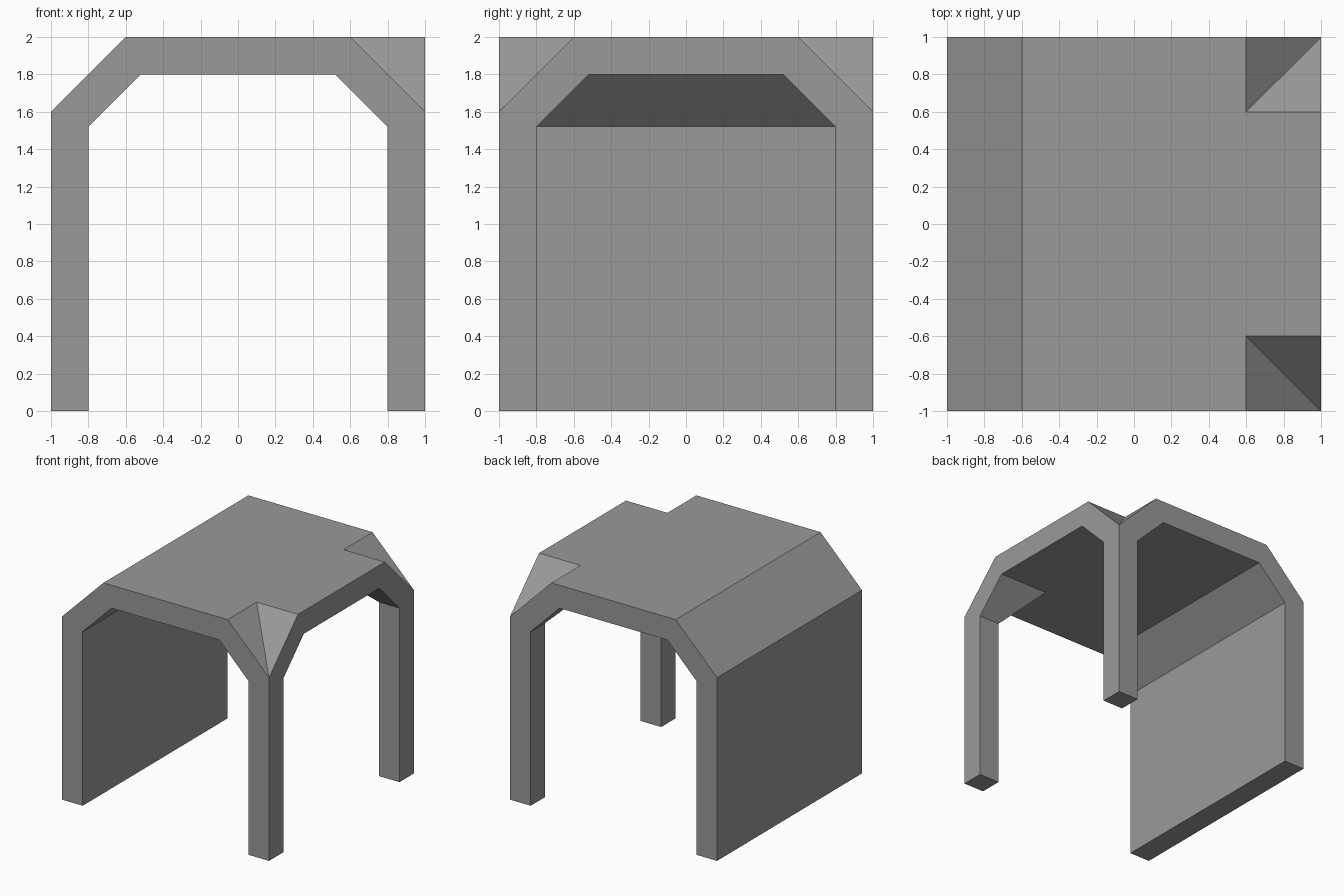
import bpy, bmesh
from math import radians
from mathutils import Vector

if "Cube" in bpy.data.objects:
    bpy.data.objects.remove(bpy.data.objects["Cube"])

OUTER = [(-1, 0), (-1, 1.6), (-0.6, 2), (1, 2), (1, 0)]
INNER = [(-0.8, -0.2), (-0.8, 1.52), (-0.52, 1.8), (0.52, 1.8), (0.8, 1.52), (0.8, -0.2)]


def hull(name, points):
    """Convex solid around a set of points."""
    bm = bmesh.new()
    for p in points:
        bm.verts.new(p)
    bmesh.ops.convex_hull(bm, input=bm.verts)
    bmesh.ops.dissolve_limit(bm, angle_limit=0.01, verts=bm.verts, edges=bm.edges)
    bmesh.ops.recalc_face_normals(bm, faces=bm.faces)
    me = bpy.data.meshes.new(name)
    bm.to_mesh(me)
    bm.free()
    ob = bpy.data.objects.new(name, me)
    bpy.context.collection.objects.link(ob)
    return ob


def grey(name, v):
    m = bpy.data.materials.new(name)
    m.diffuse_color = (v, v, v, 1)
    m.use_nodes = True
    m.node_tree.nodes["Principled BSDF"].inputs["Base Color"].default_value = m.diffuse_color
    return m


# Solid block with the closed left shoulder sloped off
hall = hull("junction_hall", [(x, y, z) for x, z in OUTER for y in (-1, 1)])

# Through passage, side passage, and valley notches at the two open corners
cutters = [
    hull("through_passage_cutter", [(x, y, z) for x, z in INNER for y in (-1.2, 1.2)]),
    hull("side_passage_cutter", [(x, y, z) for y, z in INNER for x in (0, 1.2)]),
]
for s in (-1, 1):
    cutters.append(hull("corner_notch_cutter", [
        (0.5, 0.5 * s, 2.1), (1.2, 1.2 * s, 1.4), (1.2, 0.5 * s, 2.1),
        (0.5, 1.2 * s, 2.1), (1.2, 1.2 * s, 2.1)]))
for c in cutters:
    c.hide_render = True
    mod = hall.modifiers.new(c.name, 'BOOLEAN')
    mod.operation, mod.solver, mod.object = 'DIFFERENCE', 'EXACT', c

# Bake the cuts and remove the cutters
dg = bpy.context.evaluated_depsgraph_get()
mesh = bpy.data.meshes.new_from_object(hall.evaluated_get(dg))
hall.modifiers.clear()
hall.data = mesh
for c in cutters:
    bpy.data.objects.remove(c)

# Split faces along the painted band edges
bm = bmesh.new()
bm.from_mesh(mesh)
bmesh.ops.remove_doubles(bm, verts=bm.verts, dist=0.0005)
bmesh.ops.triangulate(bm, faces=bm.faces)
for axis, values in ((0, (-0.4, 0.4)), (1, (-0.4, 0.4)), (2, (0.2, 0.4, 0.8))):
    normal = Vector((0, 0, 0))
    normal[axis] = 1
    for v in values:
        bmesh.ops.bisect_plane(bm, geom=bm.verts[:] + bm.edges[:] + bm.faces[:],
                               dist=1e-5, plane_co=normal * v, plane_no=normal)

# Paint: 0 wall, 1 dark trim, 2 light stripe
bm.normal_update()
for f in bm.faces:
    x, y, z = f.calc_center_median()
    inner_wall = abs(x + 0.8) < 0.01
    roof_trim = z > 1.99 and (x < -0.4 or (x > 0.4 and abs(y) > 0.4))
    f.material_index = 0
    if roof_trim or (z < 0.2 and not inner_wall):
        f.material_index = 1
    elif x < -0.99 and 0.4 < z < 0.8:
        f.material_index = 2
    f.smooth = False
bmesh.ops.dissolve_limit(bm, angle_limit=radians(1), verts=bm.verts, edges=bm.edges,
                         delimit={'MATERIAL'})
bm.to_mesh(mesh)
bm.free()

mesh.materials.clear()
for name, v in (("wall_grey", 0.32), ("trim_grey", 0.24), ("stripe_grey", 0.52)):
    mesh.materials.append(grey(name, v))
